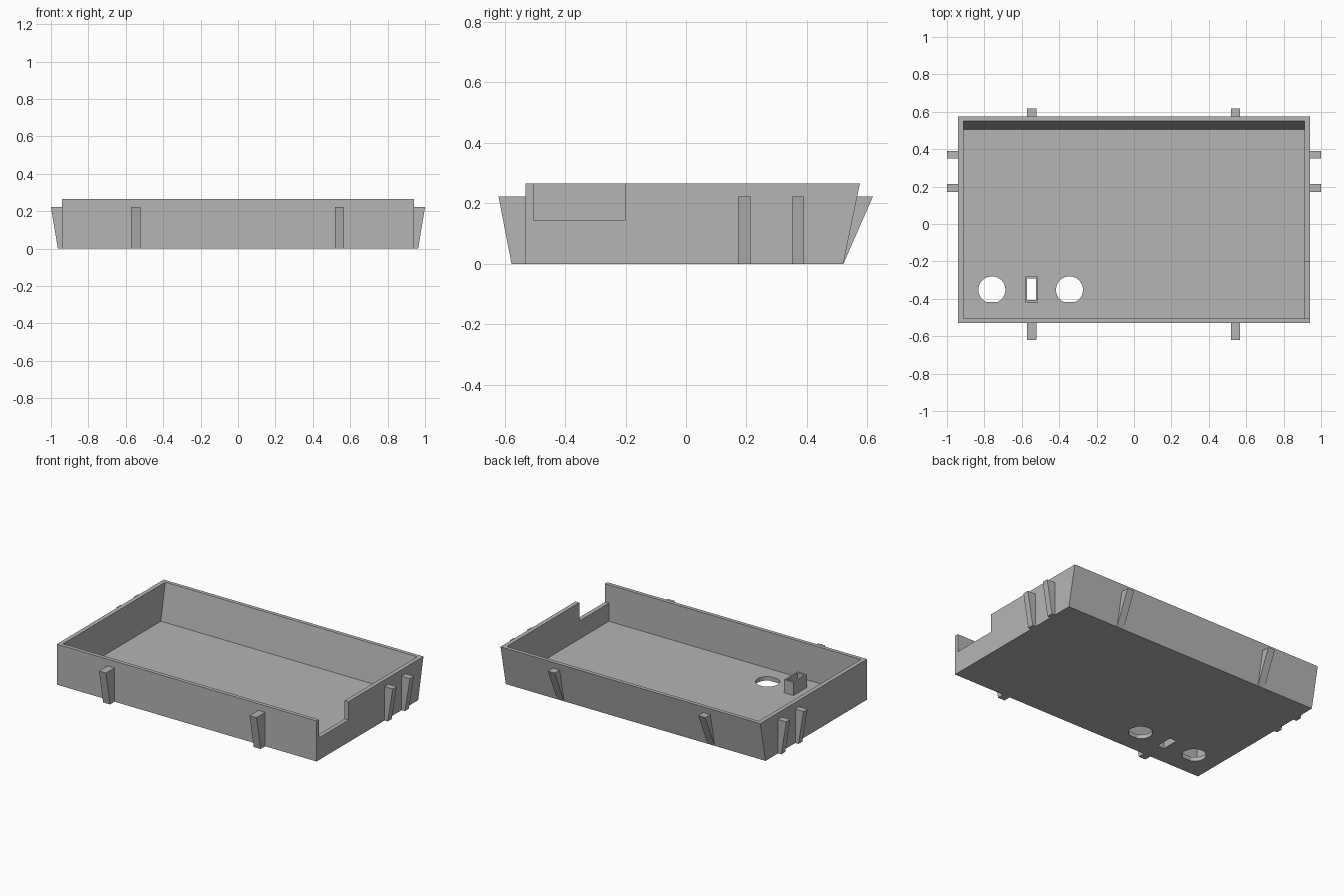
import bpy
import math
from mathutils import Vector

cube = bpy.data.objects.get("Cube")
if cube:
    bpy.data.objects.remove(cube, do_unlink=True)

grey = bpy.data.materials.new("light grey plastic")
grey.use_nodes = True
grey.diffuse_color = (0.46, 0.46, 0.46, 1)
grey.node_tree.nodes["Principled BSDF"].inputs["Base Color"].default_value = grey.diffuse_color


def prism(name, profile, axis, lo, hi):
    """Extrude a 2D profile along an axis; the profile uses the other two axes in order."""
    def point(p, depth):
        co = list(p)
        co.insert("xyz".index(axis), depth)
        return Vector(co)

    n = len(profile)
    verts = [point(p, d) for d in (lo, hi) for p in profile]
    faces = [tuple(range(n)), tuple(reversed(range(n, 2 * n)))]
    faces += [((i + 1) % n, i, i + n, (i + 1) % n + n) for i in range(n)]
    # keep normals outward whatever the winding and axis
    area = sum(profile[i][0] * profile[(i + 1) % n][1] - profile[(i + 1) % n][0] * profile[i][1]
               for i in range(n))
    if (area > 0) != (axis == "y"):
        faces = [tuple(reversed(f)) for f in faces]
    mesh = bpy.data.meshes.new(name)
    mesh.from_pydata(verts, [], faces)
    mesh.materials.append(grey)
    obj = bpy.data.objects.new(name, mesh)
    bpy.context.collection.objects.link(obj)
    return obj


def rect(x0, x1, y0, y1):
    return [(x0, y0), (x1, y0), (x1, y1), (x0, y1)]


def cut(target, cutter):
    """Subtract the cutter, bake the result and discard the cutter."""
    mod = target.modifiers.new("cut", "BOOLEAN")
    mod.operation = "DIFFERENCE"
    mod.solver = "EXACT"
    mod.object = cutter
    cutter.hide_render = True
    bpy.context.view_layer.objects.active = target
    bpy.ops.object.modifier_apply(modifier=mod.name)
    bpy.data.objects.remove(cutter, do_unlink=True)


H, FLOOR, CLIP = 0.265, 0.027, 0.222

# Open tray with a back wall that leans outward
tray = prism("tray", [(-0.53, 0), (0.52, 0), (0.575, H), (-0.53, H)], "x", -0.94, 0.94)
cut(tray, prism("cavity", [(-0.505, FLOOR), (0.505, FLOOR), (0.557, 0.3), (-0.505, 0.3)],
                "x", -0.912, 0.912))

# Notch in the left side wall, next to the front corner
cut(tray, prism("side_notch", rect(-0.505, -0.2, 0.145, 0.3), "x", 0.9, 1.0))

# Two round floor holes with one flattened edge
R = 0.072
for cx in (-0.76, -0.345):
    ring = [(cx + R * math.cos(a), -0.352 + max(R * math.sin(a), -0.064))
            for a in (math.tau * (i + 0.5) / 48 for i in range(48))]
    ring = [p for i, p in enumerate(ring)
            if p[1] > -0.4155 or ring[i - 1][1] > -0.4155 or ring[(i + 1) % 48][1] > -0.4155]
    cut(tray, prism("round_hole", ring, "z", -0.1, 0.1))

# Rectangular sleeve around a slot through the floor
slot = rect(-0.573, -0.523, -0.407, -0.292)
cut(tray, prism("slot_hole", slot, "z", -0.1, 0.1))
sleeve = prism("slot_sleeve", rect(-0.583, -0.513, -0.42, -0.28), "z", FLOOR - 0.01, 0.112)
cut(sleeve, prism("sleeve_hole", slot, "z", -0.1, 0.2))

# Tapered clips on the front and back walls
for side, cx in (("right", -0.547), ("left", 0.543)):
    prism("front_clip_" + side, [(-0.52, 0), (-0.577, 0), (-0.62, CLIP), (-0.52, CLIP)],
          "x", cx - 0.025, cx + 0.025)
    prism("back_clip_" + side, [(0.515, 0.001), (0.521, 0.001), (0.618, CLIP), (0.56, CLIP)],
          "x", cx - 0.025, cx + 0.025)

# Pairs of tapered clips on both side walls
for side, s in (("right", -1), ("left", 1)):
    for place, y0 in (("front", 0.172), ("rear", 0.35)):
        prism(f"{side}_clip_{place}",
              [(s * 0.93, 0), (s * 0.963, 0), (s * 1.0, CLIP), (s * 0.93, CLIP)],
              "y", y0, y0 + 0.041)
